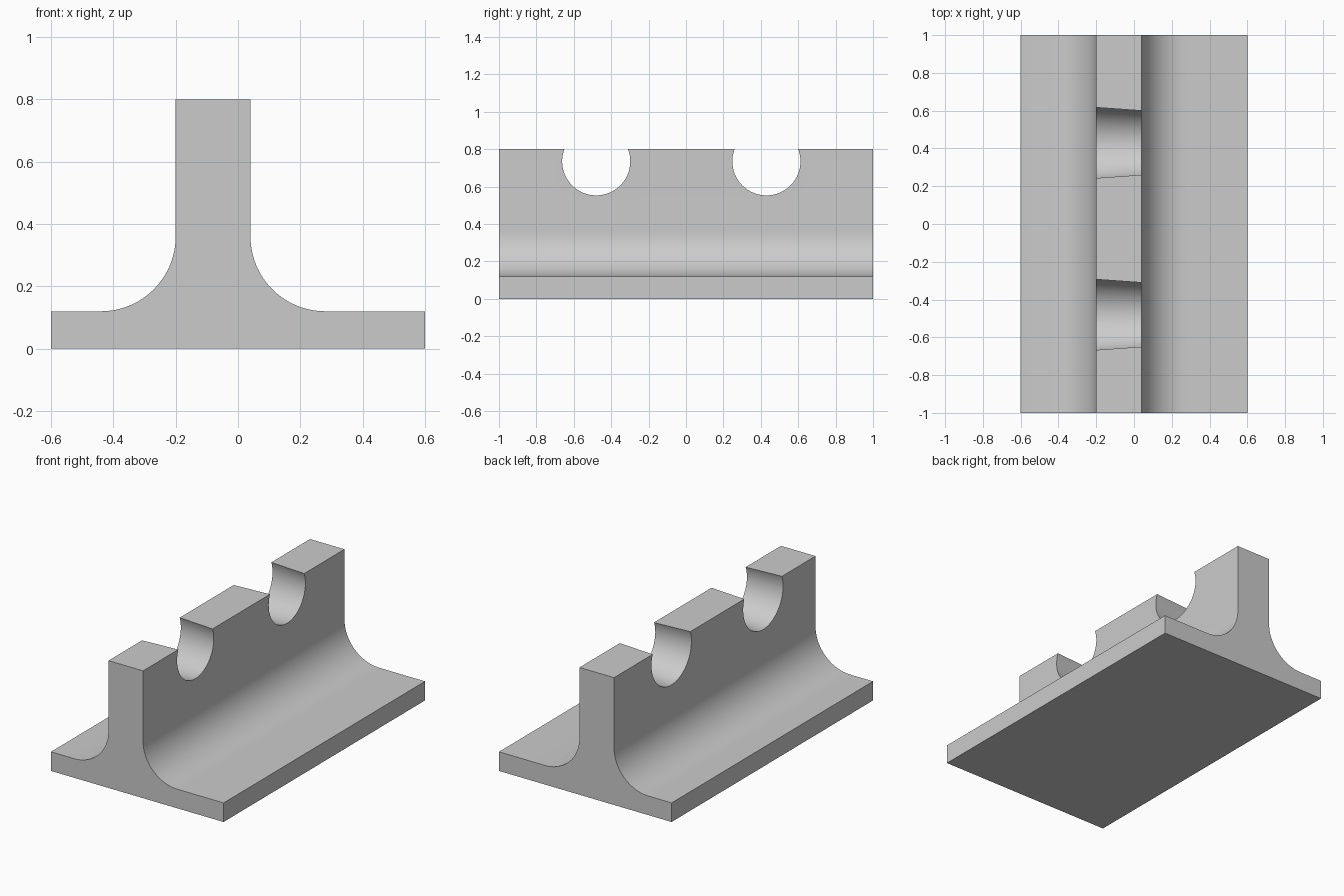
import bpy, bmesh
from math import sin, cos, pi, radians
from mathutils import Matrix

cube = bpy.data.objects.get("Cube")
if cube:
    bpy.data.objects.remove(cube)

grey = bpy.data.materials.new("plain grey")
grey.use_nodes = True
colour = (0.6, 0.6, 0.6, 1)
grey.diffuse_color = colour
grey.node_tree.nodes["Principled BSDF"].inputs["Base Color"].default_value = colour

LEFT, RIGHT = -0.2, 0.04      # wall faces
HALF_W, BASE, TOP = 0.6, 0.12, 0.8
FILLET, STEPS = 0.24, 24


def add_object(name, bm):
    bmesh.ops.recalc_face_normals(bm, faces=bm.faces)
    mesh = bpy.data.meshes.new(name)
    bm.to_mesh(mesh)
    bm.free()
    mesh.materials.append(grey)
    obj = bpy.data.objects.new(name, mesh)
    bpy.context.collection.objects.link(obj)
    return obj


def fillet(wall_x, side):
    """Points from the wall down to the flange."""
    angles = [pi / 2 * i / STEPS for i in range(STEPS + 1)]
    return [(wall_x + side * FILLET * (1 - cos(a)),
             BASE + FILLET * (1 - sin(a))) for a in angles]


# Inverted T profile, extruded along y
profile = [(-HALF_W, 0), (HALF_W, 0), (HALF_W, BASE)]
profile += fillet(RIGHT, 1)[::-1] + [(RIGHT, TOP), (LEFT, TOP)]
profile += fillet(LEFT, -1) + [(-HALF_W, BASE)]
bm = bmesh.new()
face = bm.faces.new([bm.verts.new((x, -1, z)) for x, z in profile])
ext = bmesh.ops.extrude_face_region(bm, geom=[face])
bmesh.ops.translate(bm, vec=(0, 2, 0),
                    verts=[v for v in ext["geom"] if isinstance(v, bmesh.types.BMVert)])
bracket = add_object("tee_bracket", bm)

# Tapered round cutters for the two open notches, wider towards -x
MARGIN = 0.1
R_RIGHT, R_LEFT = 0.182, 0.198
slope = (R_LEFT - R_RIGHT) / (RIGHT - LEFT)
bm = bmesh.new()
for y in (-0.48, 0.43):
    place = Matrix.Translation(((LEFT + RIGHT) / 2, y, 0.735)) @ Matrix.Rotation(pi / 2, 4, "Y")
    bmesh.ops.create_cone(bm, cap_ends=True, segments=96,
                          radius1=R_LEFT + slope * MARGIN,
                          radius2=R_RIGHT - slope * MARGIN,
                          depth=RIGHT - LEFT + 2 * MARGIN, matrix=place)
cutter = add_object("notch_cutter", bm)

cut = bracket.modifiers.new("notches", "BOOLEAN")
cut.operation = "DIFFERENCE"
cut.solver = "EXACT"
cut.object = cutter
bpy.ops.object.select_all(action="DESELECT")
bpy.context.view_layer.objects.active = bracket
bracket.select_set(True)
bpy.ops.object.modifier_apply(modifier=cut.name)
bpy.data.objects.remove(cutter)

bpy.ops.object.shade_smooth_by_angle(angle=radians(30))
